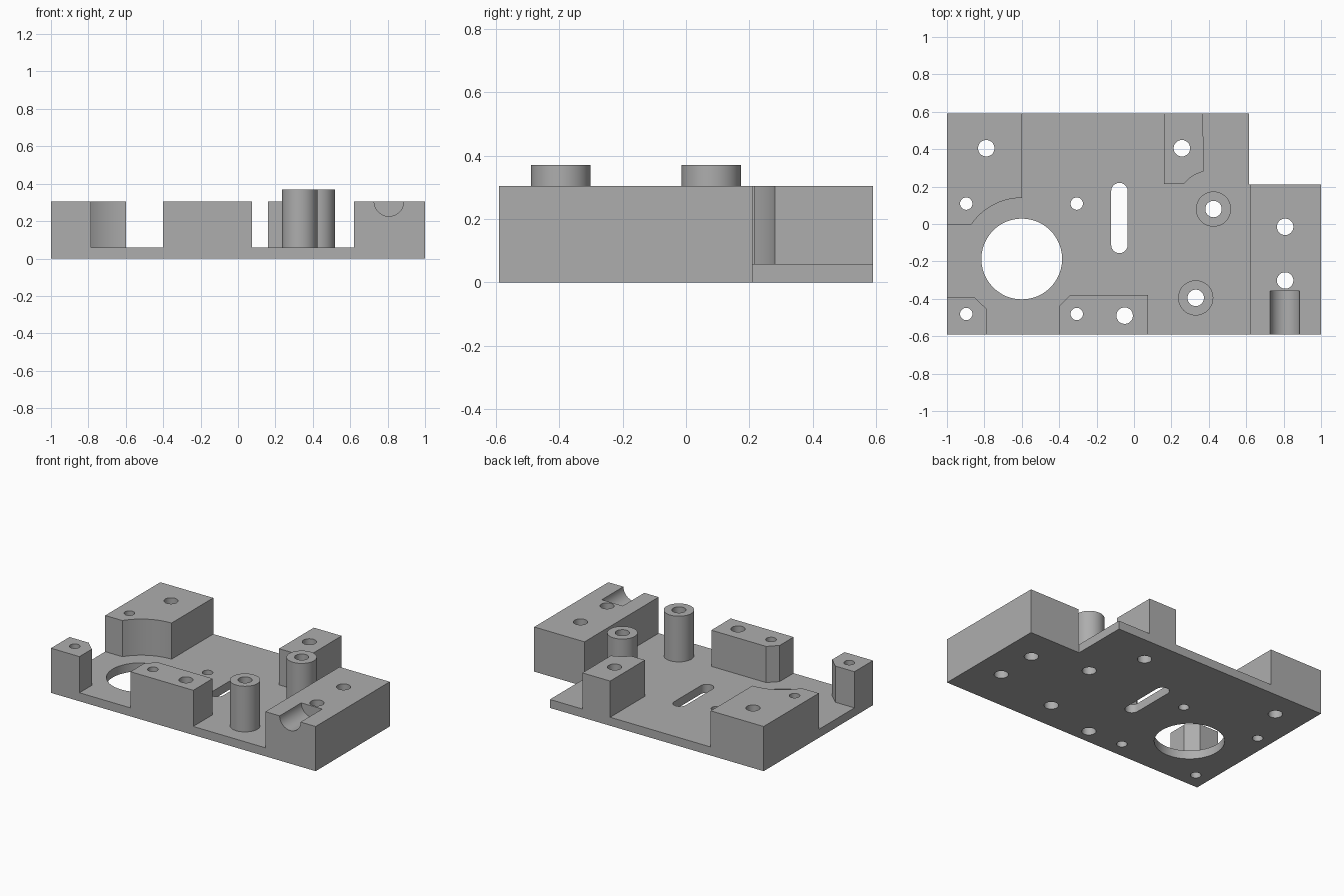
import bpy, bmesh
from math import cos, sin, pi, radians, atan2, hypot

cube = bpy.data.objects.get("Cube")
if cube:
    bpy.data.objects.remove(cube, do_unlink=True)

FLOOR, TOP, POST_TOP = 0.058, 0.305, 0.37
X, Y = 1.0, 0.59
BELOW = FLOOR / 2          # raised parts start inside the plate

grey = bpy.data.materials.new("machined grey")
grey.use_nodes = True
colour = (0.42, 0.42, 0.42, 1)
grey.diffuse_color = colour
grey.node_tree.nodes["Principled BSDF"].inputs["Base Color"].default_value = colour


def arc(centre, start, end, steps=16):
    """Points on a circle about centre, from the start point to the end point."""
    cx, cy = centre
    a = atan2(start[1] - cy, start[0] - cx)
    b = atan2(end[1] - cy, end[0] - cx)
    r = hypot(start[0] - cx, start[1] - cy)
    return [(cx + r * cos(a + (b - a) * i / steps),
             cy + r * sin(a + (b - a) * i / steps)) for i in range(steps + 1)]


def prism(name, outline, z0, z1):
    """Extrude a flat outline upward into a closed solid."""
    bm = bmesh.new()
    face = bm.faces.new([bm.verts.new((x, y, z0)) for x, y in outline])
    top = bmesh.ops.extrude_face_region(bm, geom=[face])["geom"]
    bmesh.ops.translate(bm, vec=(0, 0, z1 - z0),
                        verts=[v for v in top if isinstance(v, bmesh.types.BMVert)])
    bmesh.ops.recalc_face_normals(bm, faces=bm.faces)
    mesh = bpy.data.meshes.new(name)
    bm.to_mesh(mesh)
    bm.free()
    mesh.materials.append(grey)
    obj = bpy.data.objects.new(name, mesh)
    bpy.context.collection.objects.link(obj)
    return obj


def disc(x, y, r, sides=48):
    return [(x + r * cos(2 * pi * i / sides), y + r * sin(2 * pi * i / sides))
            for i in range(sides)]


def combine(target, tool, operation):
    """Apply a boolean and discard the tool solid."""
    mod = target.modifiers.new(tool.name, 'BOOLEAN')
    mod.object, mod.operation, mod.solver = tool, operation, 'EXACT'
    bpy.context.view_layer.objects.active = target
    bpy.ops.object.modifier_apply(modifier=mod.name)
    bpy.data.objects.remove(tool, do_unlink=True)


# Base plate with one notched corner
plate = prism("mounting_plate", [(-X, -Y), (X, -Y), (X, 0.21), (0.615, 0.21),
                                 (0.615, Y), (-X, Y)], 0, FLOOR)

# Raised blocks, two of them relieved around a neighbouring circle
bore, rear_post, front_post = (-0.6, -0.187), (0.425, 0.08), (0.33, -0.395)
blocks = {
    "rear_corner_block": [(-X, Y), (-X, -0.005)]
        + arc(bore, (-0.871, -0.005), (-0.6, 0.14)) + [(-0.6, Y)],
    "front_corner_block": [(-X, -Y), (-0.785, -Y), (-0.785, -0.457),
                           (-0.855, -0.39), (-X, -0.39)],
    "front_middle_block": [(-0.4, -Y), (0.075, -Y), (0.075, -0.38),
                           (-0.34, -0.38), (-0.4, -0.44)],
    "rear_middle_block": [(0.16, Y), (0.16, 0.214)]
        + arc(rear_post, (0.266, 0.214), (0.37, 0.283)) + [(0.37, Y)],
    "side_block": [(0.62, -Y), (X, -Y), (X, 0.21), (0.62, 0.21)],
}
for name, outline in blocks.items():
    combine(plate, prism(name, outline, BELOW, TOP), 'UNION')

# Round standoff posts
for centre in (rear_post, front_post):
    combine(plate, prism("post", disc(*centre, 0.094), BELOW, POST_TOP), 'UNION')

# Through holes: large screws, small screws, main bore
large = [(-0.79, 0.405), (0.256, 0.405), (0.808, -0.015), (0.808, -0.302),
         (-0.05, -0.49), rear_post, front_post]
small = [(x, y) for x in (-0.897, -0.306) for y in (0.109, -0.481)]
holes = [(c, 0.044) for c in large] + [(c, 0.033) for c in small] + [(bore, 0.216)]
for centre, radius in holes:
    combine(plate, prism("hole", disc(*centre, radius), -0.1, 0.5), 'DIFFERENCE')

# Long slot with rounded ends
r, sx, y0, y1 = 0.044, -0.078, -0.112, 0.176
slot = [(sx + r * cos(pi * i / 16), y1 + r * sin(pi * i / 16)) for i in range(17)]
slot += [(sx - r * cos(pi * i / 16), y0 - r * sin(pi * i / 16)) for i in range(17)]
combine(plate, prism("slot", slot, -0.1, 0.2), 'DIFFERENCE')

# Half-round groove in the front of the side block
groove = prism("groove", disc(0, 0, 0.079), 0, 0.5)
groove.rotation_euler.x = radians(90)
groove.location = (0.807, -0.357, TOP)
bpy.context.view_layer.update()
combine(plate, groove, 'DIFFERENCE')

# Merge leftover flat splits and shade the round walls
bm = bmesh.new()
bm.from_mesh(plate.data)
bmesh.ops.remove_doubles(bm, verts=bm.verts, dist=0.0001)
bmesh.ops.dissolve_limit(bm, angle_limit=radians(0.5), verts=bm.verts, edges=bm.edges)
bm.to_mesh(plate.data)
bm.free()
bpy.ops.object.select_all(action='DESELECT')
plate.select_set(True)
bpy.context.view_layer.objects.active = plate
bpy.ops.object.shade_smooth_by_angle(angle=radians(30))
